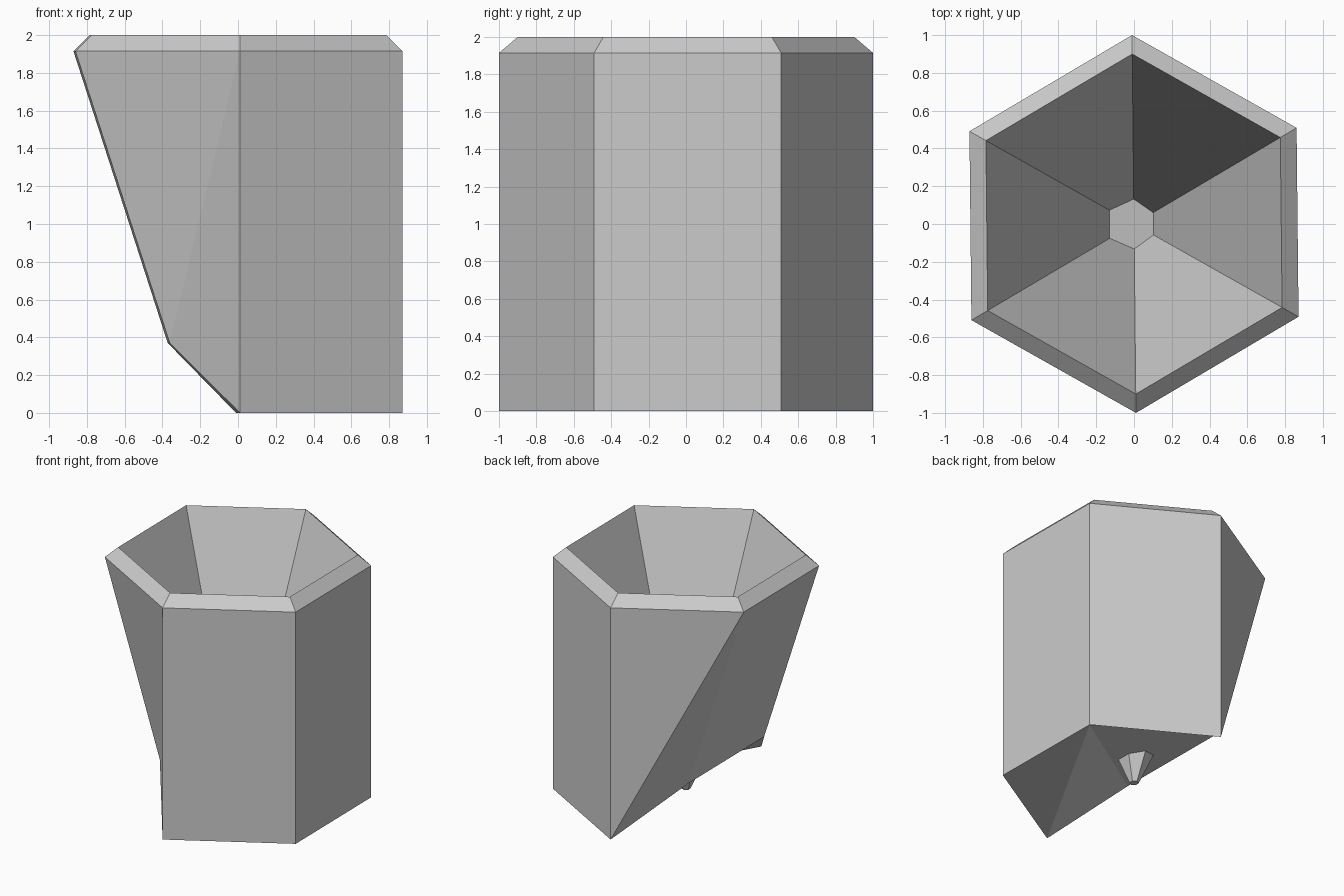
import bpy, bmesh
from math import sin, cos, radians

if "Cube" in bpy.data.objects:
    bpy.data.objects.remove(bpy.data.objects["Cube"])

TURN = radians(0.6)  # the hexagon sits very slightly turned

bm = bmesh.new()


def turned(x, y, z):
    return (x * cos(TURN) - y * sin(TURN), x * sin(TURN) + y * cos(TURN), z)


def ring(r, z):
    return [bm.verts.new(turned(r * cos(radians(30 + 60 * k)),
                                r * sin(radians(30 + 60 * k)), z))
            for k in range(6)]


def bridge(lower, upper):
    # each panel is split along the same diagonal, so bent panels crease alike
    for k in range(6):
        j = (k + 1) % 6
        bm.faces.new((lower[k], lower[j], upper[j]))
        bm.faces.new((lower[k], upper[j], upper[k]))


base = ring(1.0, 0.0)
shoulder = ring(1.0, 1.915)
rim = ring(0.9, 2.0)
tip = ring(0.035, 0.04)

# Two left base corners are drawn inward and up
base[2].co = turned(-0.367, 0.5, 0.37)
base[3].co = turned(-0.367, -0.5, 0.37)

# Outer walls, chamfered rim, and funnel whose tip pokes through the underside
bridge(base, shoulder)
bridge(shoulder, rim)
bridge(rim, tip)
bm.faces.new(tip)

# Sloping underside, fanned from one corner
for k in range(1, 5):
    bm.faces.new((base[0], base[k + 1], base[k]))

bmesh.ops.recalc_face_normals(bm, faces=bm.faces)
mesh = bpy.data.meshes.new("hexagonal_pot")
bm.to_mesh(mesh)
bm.free()
pot = bpy.data.objects.new("hexagonal_pot", mesh)
bpy.context.collection.objects.link(pot)
